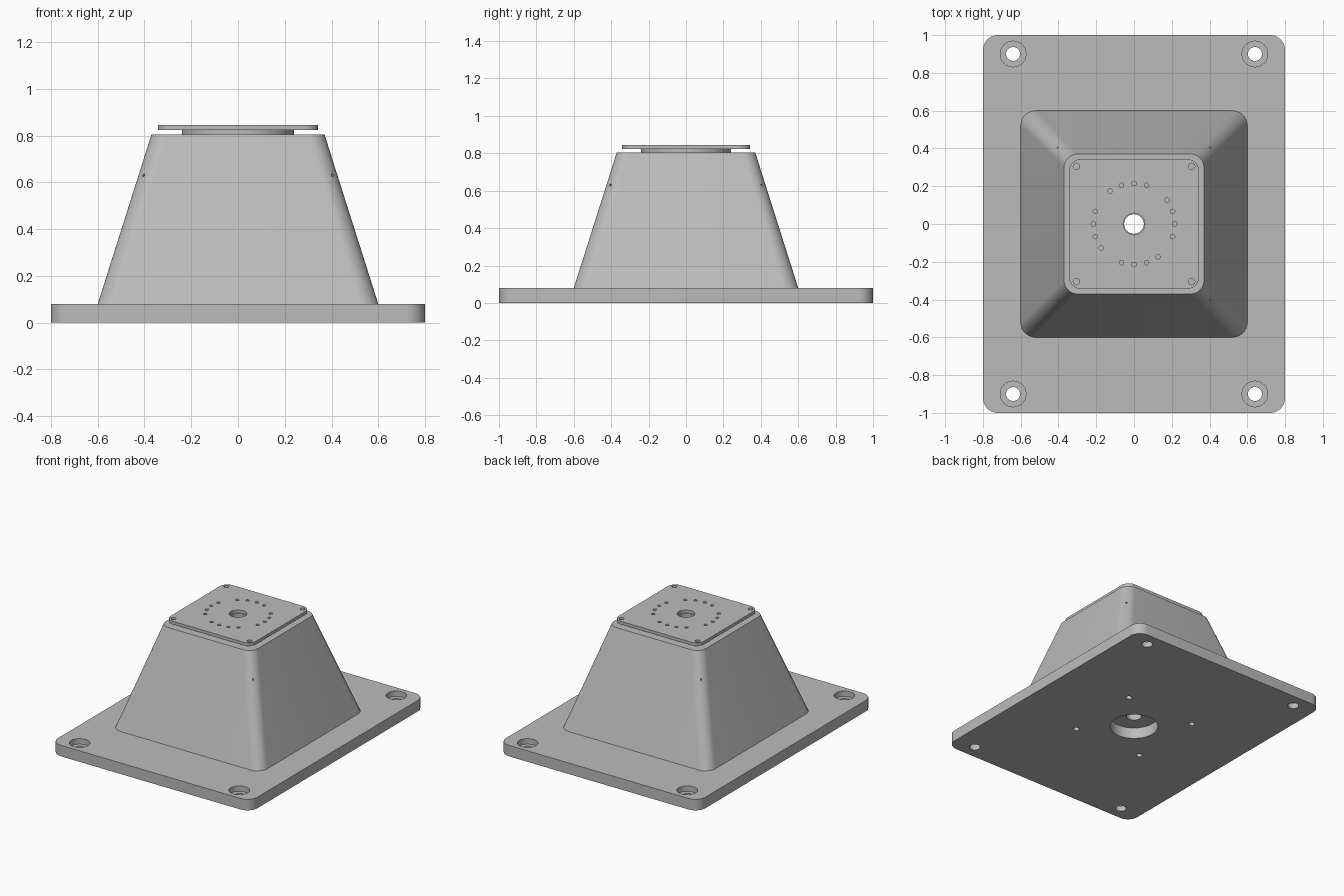
import bpy, bmesh
from math import cos, sin, pi, radians
from mathutils import Matrix, Vector

if "Cube" in bpy.data.objects:
    bpy.data.objects.remove(bpy.data.objects["Cube"])

grey = bpy.data.materials.new("satin_grey")
grey.use_nodes = True
colour = (0.5, 0.5, 0.5, 1)
grey.diffuse_color = colour
grey.node_tree.nodes["Principled BSDF"].inputs["Base Color"].default_value = colour


def make_object(name, bm):
    bmesh.ops.recalc_face_normals(bm, faces=bm.faces)
    mesh = bpy.data.meshes.new(name)
    bm.to_mesh(mesh)
    bm.free()
    mesh.materials.append(grey)
    obj = bpy.data.objects.new(name, mesh)
    bpy.context.collection.objects.link(obj)
    return obj


def rounded_block(name, sections, steps=10):
    """Loft rounded rectangles given as (half x, half y, radius, z)."""
    bm = bmesh.new()
    rings = []
    for hx, hy, r, z in sections:
        ring = []
        for k, (sx, sy) in enumerate(((1, 1), (-1, 1), (-1, -1), (1, -1))):
            for i in range(steps + 1):
                a = (k + i / steps) * pi / 2
                ring.append(bm.verts.new((sx * (hx - r) + r * cos(a),
                                          sy * (hy - r) + r * sin(a), z)))
        rings.append(ring)
    n = len(rings[0])
    for low, high in zip(rings, rings[1:]):
        for i in range(n):
            j = (i + 1) % n
            bm.faces.new((low[i], low[j], high[j], high[i]))
    bm.faces.new(rings[0])
    bm.faces.new(rings[-1])
    return make_object(name, bm)


def add_cylinder(bm, x, y, r, z0, z1, segments=32):
    bmesh.ops.create_cone(bm, cap_ends=True, segments=segments, radius1=r, radius2=r,
                          depth=z1 - z0, matrix=Matrix.Translation((x, y, (z0 + z1) / 2)))


def corners(x, y):
    return [(sx * x, sy * y) for sx in (-1, 1) for sy in (-1, 1)]


def drill(obj, bm):
    """Cut the cylinders in bm out of the object."""
    cutter = make_object(obj.name + "_cutter", bm)
    cutter.hide_render = True
    mod = obj.modifiers.new("holes", "BOOLEAN")
    mod.object = cutter
    mod.solver = "EXACT"
    bpy.ops.object.select_all(action="DESELECT")
    bpy.context.view_layer.objects.active = obj
    obj.select_set(True)
    bpy.ops.object.modifier_apply(modifier=mod.name)
    bpy.data.objects.remove(cutter)


# Base plate: counterbored corner holes, central bore, four dowel holes
base = rounded_block("base_plate", [(0.8, 1, 0.08, 0), (0.8, 1, 0.08, 0.08)])
cut = bmesh.new()
for x, y in corners(0.64, 0.9):
    add_cylinder(cut, x, y, 0.037, -0.1, 0.05)
drill(base, cut)
cut = bmesh.new()
for x, y in corners(0.64, 0.9):
    add_cylinder(cut, x, y, 0.068, 0.04, 0.2)
for x, y in corners(0.275, 0.275):
    add_cylinder(cut, x, y, 0.02, -0.1, 0.2, 20)
add_cylinder(cut, 0, 0, 0.16, -0.1, 0.2, 64)
drill(base, cut)

# Tapered pedestal with a cable bore and pin holes in the corners
pedestal = rounded_block("pedestal", [(0.6, 0.6, 0.08, 0.08), (0.37, 0.37, 0.07, 0.805)])
cut = bmesh.new()
add_cylinder(cut, 0, 0, 0.052, -0.1, 1, 48)
for x, y in corners(0.4, 0.4):
    spin = Vector((x, y, 0)).to_track_quat("Z", "Y").to_matrix().to_4x4()
    bmesh.ops.create_cone(cut, cap_ends=True, segments=12, radius1=0.006, radius2=0.006,
                          depth=0.1, matrix=Matrix.Translation((x, y, 0.63)) @ spin)
drill(pedestal, cut)

# Round collar carrying the top plate
bm = bmesh.new()
add_cylinder(bm, 0, 0, 0.24, 0.805, 0.823, 96)
collar = make_object("collar", bm)
cut = bmesh.new()
add_cylinder(cut, 0, 0, 0.052, 0.7, 0.9, 48)
drill(collar, cut)

# Top plate with the bolt circle and corner screw holes
plate = rounded_block("top_plate", [(0.343, 0.343, 0.06, 0.823), (0.343, 0.343, 0.06, 0.845)])
cut = bmesh.new()
add_cylinder(cut, 0, 0, 0.057, 0.7, 0.9, 48)
for quarter in range(4):
    for offset in (-18, 0, 18, 36):
        a = radians(quarter * 90 + offset)
        add_cylinder(cut, 0.215 * cos(a), 0.215 * sin(a), 0.012, 0.7, 0.9, 16)
for x, y in corners(0.305, 0.305):
    add_cylinder(cut, x, y, 0.017, 0.7, 0.9, 20)
drill(plate, cut)

# Smooth the rounded walls, keep the edges sharp
bpy.ops.object.select_all(action="DESELECT")
for obj in (base, pedestal, collar, plate):
    obj.select_set(True)
bpy.context.view_layer.objects.active = base
bpy.ops.object.shade_smooth_by_angle(angle=radians(30))
